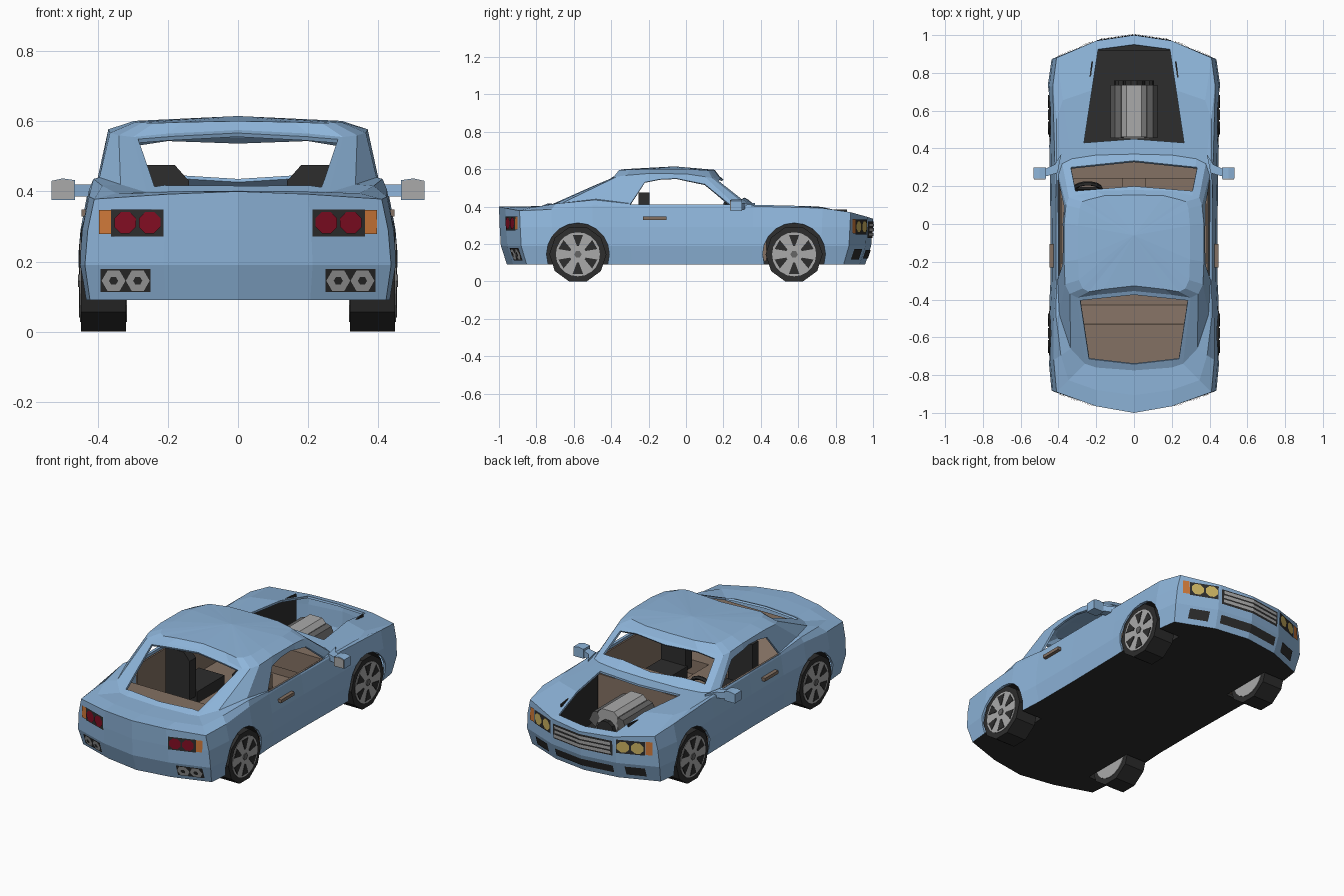
import bpy, bmesh, math
from mathutils import Vector, Matrix

if "Cube" in bpy.data.objects:
    bpy.data.objects.remove(bpy.data.objects["Cube"])

def material(name, r, g, b):
    m = bpy.data.materials.new(name)
    m.diffuse_color = (r, g, b, 1)
    m.use_nodes = True
    m.node_tree.nodes["Principled BSDF"].inputs["Base Color"].default_value = m.diffuse_color
    return m

BLUE = material("blue paint", .27, .46, .70)
BLACK = material("black", .026, .026, .026)
BROWN = material("brown interior", .23, .165, .125)
SILVER = material("silver", .40, .40, .40)
GREY = material("dark grey", .13, .13, .13)
RED = material("red lens", .22, .004, .016)
ORANGE = material("orange lens", .62, .19, .04)
YELLOW = material("yellow lamp", .60, .45, .12)

def finish(name, bm, *mats):
    me = bpy.data.meshes.new(name)
    bm.to_mesh(me)
    bm.free()
    for m in mats:
        me.materials.append(m)
    ob = bpy.data.objects.new(name, me)
    bpy.context.collection.objects.link(ob)
    return ob

def prism(name, pts, axis, lo, hi, mat):
    """Extrude a 2D outline along an axis: x -> (y,z), y -> (x,z), z -> (x,y)."""
    place = {'x': lambda p, h: (h, p[0], p[1]), 'y': lambda p, h: (p[0], h, p[1]),
             'z': lambda p, h: (p[0], p[1], h)}[axis]
    bm = bmesh.new()
    a = [bm.verts.new(place(p, lo)) for p in pts]
    b = [bm.verts.new(place(p, hi)) for p in pts]
    n = len(pts)
    bm.faces.new(a)
    bm.faces.new(b[::-1])
    for i in range(n):
        bm.faces.new((a[i], b[i], b[(i + 1) % n], a[(i + 1) % n]))
    bmesh.ops.recalc_face_normals(bm, faces=bm.faces)
    return finish(name, bm, mat)

def box(name, x0, x1, y0, y1, z0, z1, mat):
    return prism(name, [(x0, y0), (x1, y0), (x1, y1), (x0, y1)], 'z', z0, z1, mat)

def ngon(cx, cy, r, n, start=0.0):
    return [(cx + r * math.cos(start + 2 * math.pi * i / n),
             cy + r * math.sin(start + 2 * math.pi * i / n)) for i in range(n)]

# ---- body: stacked loops, nose centre -> side -> tail centre, then mirrored
BELT = [(0, 1, .335), (.2, .97, .345), (.41, .88, .37), (.43, .73, .392),
        (.42, .36, .402), (.415, 0, .402), (.415, -.3, .402), (.425, -.5, .405),
        (.425, -.72, .385), (.41, -.89, .378), (.2, -.965, .392), (0, -1, .40)]
BASE = [(0, .37, .407), (.2, .365, .407), (.33, .345, .407), (.38, .32, .407),
        (.40, .26, .412), (.405, 0, .415), (.405, -.3, .417), (.395, -.48, .44),
        (.335, -.66, .42), (.26, -.74, .397), (.2, -.76, .40), (0, -.775, .402)]
ROOF = [(0, .18, .562), (.2, .175, .56), (.31, .15, .555), (.345, .14, .552),
        (.36, .10, .56), (.37, 0, .575), (.37, -.2, .577), (.365, -.32, .567),
        (.34, -.37, .56), (.30, -.39, .555), (.2, -.375, .565), (0, -.355, .575)]
LEVELS = [(.09, 1.03, .957), (.19, 1.065, .99), (.29, 1.045, .996), (.37, 1, 1)]
loops = [[(x * sx, y * sy, z) for x, y, _ in BELT] for z, sx, sy in LEVELS[:3]]
loops.append(BELT)
loops.append([(a[0] + (b[0] - a[0]) * .42, a[1] + (b[1] - a[1]) * .42,
               a[2] + (b[2] - a[2]) * .88) for a, b in zip(BELT, BASE)])
loops += [BASE, ROOF]
loops.append([(x * .8, -.08 + (y + .08) * .9, z * .3 + .428) for x, y, z in ROOF])

bm = bmesh.new()
rings = []
for lp in loops:
    full = lp + [(-x, y, z) for x, y, z in lp[-2:0:-1]]
    rings.append([bm.verts.new(p) for p in full])
n = len(rings[0])
for a, b in zip(rings, rings[1:]):
    for i in range(n):
        bm.faces.new((a[i], a[(i + 1) % n], b[(i + 1) % n], b[i]))
bm.faces.new(rings[0])
top = bm.verts.new((0, -.06, .615))
for i in range(n):
    bm.faces.new((rings[-1][i], rings[-1][(i + 1) % n], top))
bmesh.ops.recalc_face_normals(bm, faces=bm.faces)
body = finish("body_shell", bm, BLUE, BLACK)

# openings: side windows, windshield, rear window, hood, wheel arches
WHEEL_Y, WHEEL_Z = .578, .145
cuts = [
    ('x', [(-.30, .411), (-.22, .53), (-.14, .546), (-.05, .55), (.1, .52), (.235, .411)], -1, 1),
    ('z', [(-.31, .175), (0, .20), (.31, .175), (.335, .30), (0, .335), (-.335, .30)], .33, .9),
    ('z', [(-.285, -.405), (0, -.375), (.285, -.405), (.238, -.715), (0, -.742), (-.238, -.715)], .33, .9),
    ('z', [(-.265, .43), (0, .45), (.265, .43), (.19, .925), (0, .95), (-.19, .925)], .3, .6)]
for y in (-WHEEL_Y, WHEEL_Y):
    for s in (-1, 1):
        cuts.append(('x', ngon(y, WHEEL_Z, .168, 20), *sorted((s * .3, s * .6))))
cutters = []
for axis, pts, lo, hi in cuts:
    c = prism("cutter", pts, axis, lo, hi, BLUE)
    c.data.materials.append(BLACK)
    for f in c.data.polygons:
        f.material_index = 1
    c.hide_render = True
    mod = body.modifiers.new("cut", 'BOOLEAN')
    mod.operation, mod.solver, mod.object = 'DIFFERENCE', 'EXACT', c
    cutters.append(c)
cut_mesh = bpy.data.meshes.new_from_object(
    body.evaluated_get(bpy.context.evaluated_depsgraph_get()))
body.modifiers.clear()
body.data = cut_mesh
for c in cutters:
    bpy.data.objects.remove(c)
# drop the cutter walls so a sheet remains, blacken the floor, give it thickness
bm = bmesh.new()
bm.from_mesh(cut_mesh)
bmesh.ops.delete(bm, geom=[f for f in bm.faces if f.material_index == 1], context='FACES')
for f in bm.faces:
    f.material_index = 1 if f.calc_center_median().z < .095 else 0
bm.to_mesh(cut_mesh)
bm.free()
sol = body.modifiers.new("thickness", 'SOLIDIFY')
sol.thickness, sol.offset = .012, -1

# ---- wheels and wheel wells
for y, end in ((WHEEL_Y, "front"), (-WHEEL_Y, "rear")):
    for s, side in ((1, "right"), (-1, "left")):
        tag = f"{end}_{side}"
        def span(a, b):
            return sorted((s * a, s * b))
        flat = math.pi / 10
        prism("tire_" + tag, ngon(y, WHEEL_Z, .1525, 10, -math.pi / 2 + flat), 'x', *span(.32, .448), BLACK)
        prism("rim_" + tag, ngon(y, WHEEL_Z, .118, 20), 'x', *span(.316, .451), SILVER)
        for i in range(6):
            t = i * math.pi / 3 + math.pi / 6
            gap = [(y + r * math.cos(t + d), WHEEL_Z + r * math.sin(t + d))
                   for r, d in ((.045, -.12), (.108, -.26), (.108, .26), (.045, .12))]
            prism("rim_gap_" + tag, gap, 'x', *span(.446, .454), BLACK)
        prism("hub_" + tag, ngon(y, WHEEL_Z, .02, 6), 'x', *span(.45, .456), GREY)
        # liner: arc above the floor with an inner wall
        a0 = math.asin((.092 - WHEEL_Z) / .168)
        arc = [a0 + (math.pi - 2 * a0) * i / 14 for i in range(15)]
        bm = bmesh.new()
        rows = [[bm.verts.new((s * x, y + .168 * math.cos(t), WHEEL_Z + .168 * math.sin(t)))
                 for t in arc] for x in (.30, .432)]
        for i in range(14):
            bm.faces.new((rows[0][i], rows[0][i + 1], rows[1][i + 1], rows[1][i]))
        bm.faces.new(rows[0])
        finish("wheel_well_" + tag, bm, BLACK)

# ---- lamps, grille and exhausts: plates lying on the nose or tail surface
def panel(name, pts, end, mat, off):
    bm = bmesh.new()
    vs = []
    for x, z in pts:
        zc = min(max(z, .09), .3699)
        k = next(i for i in range(3) if zc <= LEVELS[i + 1][0])
        (z0, s0, k0), (z1, s1, k1) = LEVELS[k], LEVELS[k + 1]
        t = (zc - z0) / (z1 - z0)
        xb = abs(x) / (s0 + (s1 - s0) * t)
        knee, corner = (.97, .88) if end > 0 else (.965, .89)
        y = 1 + (knee - 1) * xb / .2 if xb < .2 else knee + (corner - knee) * (xb - .2) / .21
        vs.append(bm.verts.new((x, end * (y * (k0 + (k1 - k0) * t) + off), z)))
    f = bm.faces.new(vs)
    f.normal_update()
    if f.normal.y * end < 0:
        f.normal_flip()
    return finish(name, bm, mat)

def rect(x0, x1, z0, z1):
    return [(x0, z0), (x1, z0), (x1, z1), (x0, z1)]

for s in (1, -1):
    panel("tail_lamp_housing", rect(s * .213, s * .362, .272, .348), -1, BLACK, .004)
    panel("tail_indicator", rect(s * .362, s * .396, .278, .347), -1, ORANGE, .005)
    panel("exhaust_recess", rect(s * .25, s * .392, .113, .178), -1, BLACK, .004)
    for x in (.252, .322):
        panel("tail_lamp", ngon(s * x, .311, .033, 8, math.pi / 8), -1, RED, .008)
    for x in (.286, .355):
        panel("exhaust_pipe", ngon(s * x, .145, .034, 6), -1, SILVER, .008)
        panel("exhaust_hole", ngon(s * x, .145, .013, 6), -1, BLACK, .011)
    panel("headlamp_housing", rect(s * .215, s * .365, .252, .332), 1, BLACK, .004)
    panel("front_indicator", rect(s * .367, s * .402, .257, .335), 1, ORANGE, .005)
    for x in (.253, .327):
        panel("headlamp", ngon(s * x, .292, .034, 8, math.pi / 8), 1, YELLOW, .008)
    panel("grille", rect(0, s * .195, .232, .32), 1, BLACK, .004)
    for z in (.242, .268, .294):
        panel("grille_bar", rect(0, s * .185, z, z + .017), 1, SILVER, .009)
    panel("lower_intake", rect(0, s * .19, .122, .168), 1, BLACK, .005)
    panel("side_intake", rect(s * .255, s * .36, .118, .172), 1, BLACK, .005)

    # door handle and mirror
    a, b = sorted((s * .425, s * .447))
    box("door_handle", a, b, -.23, -.105, .329, .348, BROWN)
    prism("mirror_arm", [(s * .385, .37), (s * .405, .27), (s * .475, .25), (s * .475, .29), (s * .42, .315)],
          'z', .385, .42, BLUE)
    prism("mirror_housing", [(s * .465, .376), (s * .532, .376), (s * .532, .43), (s * .50, .437), (s * .465, .432)],
          'y', .24, .30, BLUE)
    prism("mirror_glass", [(s * .468, .378), (s * .53, .378), (s * .53, .429), (s * .50, .435), (s * .468, .43)],
          'y', .236, .241, SILVER)

    # front seat
    x0, x1 = sorted((s * .13, s * .30))
    box("seat_cushion", x0, x1, -.2, .06, .14, .23, BLACK)
    prism("seat_back", [(s * .14, .2), (s * .30, .2), (s * .30, .475), (s * .18, .475), (s * .14, .43)],
          'y', -.255, -.195, BLACK)
    # interior door panel and engine bay side
    x0, x1 = sorted((s * .382, s * .392))
    box("door_panel", x0, x1, -.40, .40, .12, .398, BROWN)
    prism("engine_bay_side", [(s * .272, .44), (s * .28, .44), (s * .225, .86), (s * .217, .86)],
          'z', .11, .385, BLACK)

# ---- cabin interior
box("cabin_floor", -.385, .385, -.40, .40, .12, .135, BROWN)
box("firewall", -.385, .385, .40, .43, .11, .388, BROWN)
box("dashboard", -.38, .38, .24, .355, .27, .395, BROWN)
box("centre_console", -.06, .06, -.3, .24, .13, .22, BROWN)
prism("rear_bench", [(-.70, .13), (-.70, .35), (-.53, .35), (-.43, .22), (-.30, .22), (-.30, .13)],
      'x', -.29, .29, BROWN)
box("parcel_shelf", -.385, .385, -.78, -.53, .345, .36, BROWN)

# steering wheel: ring swept from a hexagonal section
bm = bmesh.new()
ring = []
for i in range(14):
    t = 2 * math.pi * i / 14
    ring.append([bm.verts.new(((.07 + p) * math.cos(t), (.07 + p) * math.sin(t), q))
                 for p, q in ngon(0, 0, .012, 5)])
for i in range(14):
    for j in range(5):
        a, b = ring[i], ring[(i + 1) % 14]
        bm.faces.new((a[j], b[j], b[(j + 1) % 5], a[(j + 1) % 5]))
bmesh.ops.create_cube(bm, size=1, matrix=Matrix.Diagonal((.13, .025, .012, 1)))
bmesh.ops.transform(bm, verts=bm.verts,
                    matrix=Matrix.Translation((-.245, .185, .355)) @ Matrix.Rotation(math.radians(65), 4, 'X'))
finish("steering_wheel", bm, BLACK)

# ---- engine bay and engine
prism("engine_bay_floor", [(-.28, .43), (.28, .43), (.21, .92), (-.21, .92)], 'z', .108, .13, BLACK)
box("engine_block", -.085, .085, .45, .73, .13, .28, GREY)
for s in (1, -1):
    prism("valve_cover", [(s * .055, .30), (s * .07, .335), (s * .10, .325), (s * .125, .27), (s * .08, .24)],
          'y', .455, .735, GREY)
prism("intake_cover", [(-.065, .26), (.065, .26), (.065, .335), (.04, .36), (-.04, .36), (-.065, .335)],
      'y', .46, .735, SILVER)
for x, z, r in ((0, .25, .055), (-.07, .2, .035), (.07, .2, .035)):
    prism("engine_pulley", ngon(x, z, r, 10), 'y', .735, .76, BLACK)
